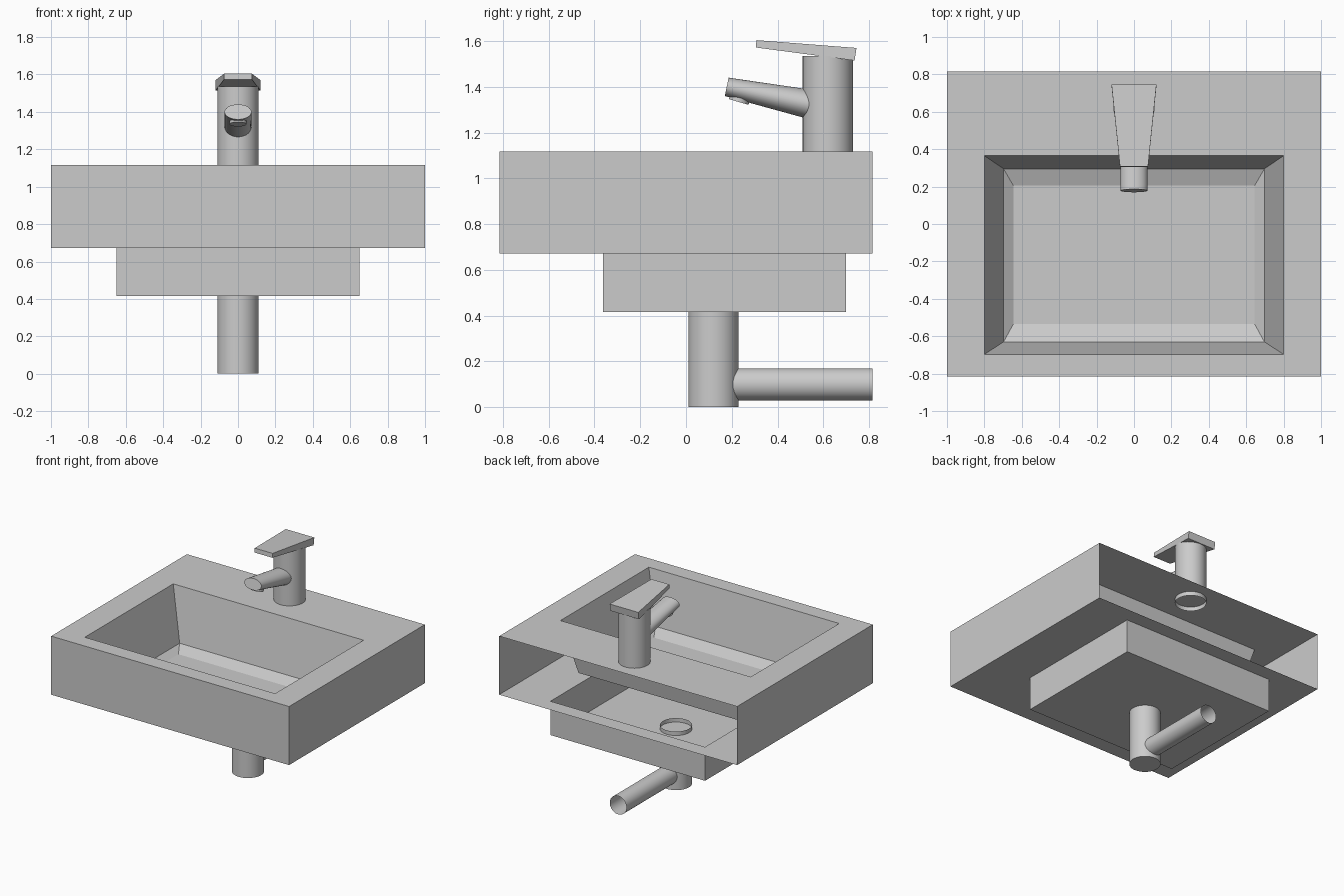
import bpy, bmesh, math
from mathutils import Vector

if "Cube" in bpy.data.objects:
    bpy.data.objects.remove(bpy.data.objects["Cube"])


def loft(name, rings, cap_start=True, cap_end=True, skip=(), smooth=False):
    """Join equal-length point rings with quads; skip holds (ring, side) gaps."""
    bm = bmesh.new()
    vs = [[bm.verts.new(p) for p in ring] for ring in rings]
    n = len(vs[0])
    for i in range(len(vs) - 1):
        for j in range(n):
            if (i, j) not in skip:
                k = (j + 1) % n
                bm.faces.new((vs[i][j], vs[i][k], vs[i + 1][k], vs[i + 1][j]))
    if cap_start:
        bm.faces.new(vs[0][::-1])
    if cap_end:
        bm.faces.new(vs[-1])
    bmesh.ops.recalc_face_normals(bm, faces=bm.faces)
    mesh = bpy.data.meshes.new(name)
    bm.to_mesh(mesh)
    bm.free()
    ob = bpy.data.objects.new(name, mesh)
    bpy.context.collection.objects.link(ob)
    if smooth:
        bpy.ops.object.select_all(action='DESELECT')
        ob.select_set(True)
        bpy.context.view_layer.objects.active = ob
        bpy.ops.object.shade_smooth_by_angle(angle=math.radians(35))
    return ob


def rect(hx, y0, y1, z):
    return [(-hx, y0, z), (hx, y0, z), (hx, y1, z), (-hx, y1, z)]


def tube(name, p0, p1, r0, r1, cap_start, cap_end, n=40):
    """Elliptical tube in the x = 0 plane; each radius is (across x, other)."""
    p0, p1 = Vector((0, *p0)), Vector((0, *p1))
    u = Vector((1, 0, 0))
    v = (p1 - p0).normalized().cross(u)
    angles = [2 * math.pi * i / n for i in range(n)]
    rings = [[p + u * r[0] * math.cos(a) + v * r[1] * math.sin(a) for a in angles]
             for p, r in ((p0, r0), (p1, r1))]
    return loft(name, rings, cap_start, cap_end, smooth=True)


# Basin, deck, apron and lower housing as one thin shell, apron open at the back
loft("sink_body", [
    rect(0.645, -0.535, 0.205, 0.685),   # basin floor
    rect(0.697, -0.63, 0.295, 0.72),     # basin lower slope
    rect(0.80, -0.697, 0.365, 1.117),    # basin opening
    rect(1.00, -0.815, 0.815, 1.117),    # deck edge
    rect(1.00, -0.815, 0.815, 0.672),    # apron bottom
    rect(0.65, -0.362, 0.70, 0.672),     # housing opening
    rect(0.65, -0.362, 0.70, 0.415),     # housing floor
], skip={(3, 2)})

# Drain pipes
R = (0.11, 0.11)
tube("drain_trap", (0.12, 0.0), (0.12, 0.445), R, R, True, False)
tube("waste_pipe", (0.18, 0.10), (0.815, 0.10), (0.07, 0.07), (0.07, 0.07), False, False)

# Tap
tube("tap_column", (0.62, 1.085), (0.62, 1.535), R, R, False, True)
tube("tap_spout", (0.178, 1.40), (0.56, 1.32), (0.072, 0.041), (0.072, 0.065), True, False)
tube("spout_outlet", (0.239, 1.365), (0.23, 1.334), (0.045, 0.045), (0.045, 0.045), False, True)

# Tapered lever plate, front end to back end
loft("tap_lever", [
    [(-0.075, 0.305, 1.572), (0.075, 0.305, 1.572), (0.075, 0.308, 1.604), (-0.075, 0.308, 1.604)],
    [(-0.12, 0.737, 1.515), (0.12, 0.737, 1.515), (0.12, 0.745, 1.57), (-0.12, 0.745, 1.57)],
])
